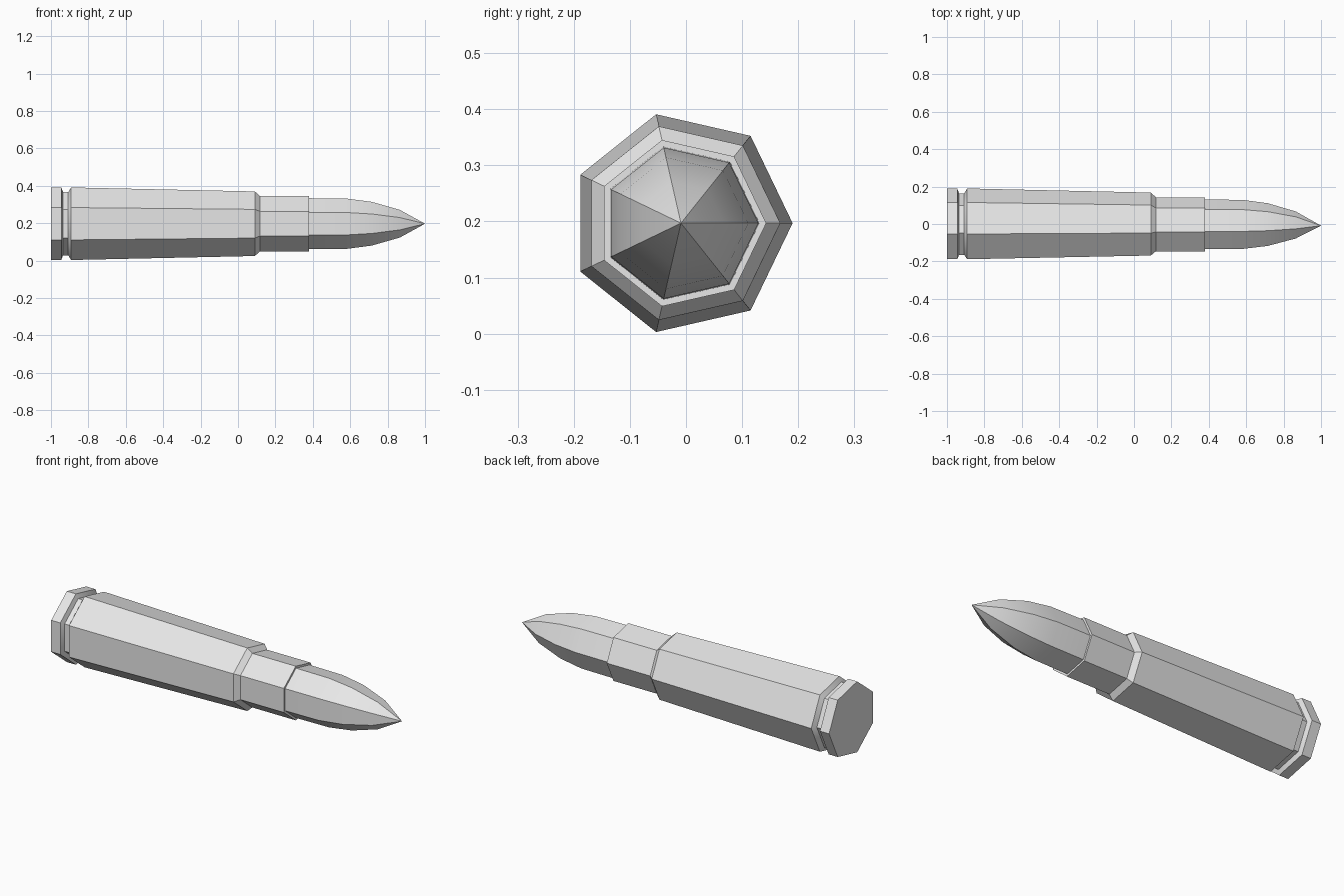
import bpy, bmesh, math

cube = bpy.data.objects.get("Cube")
if cube:
    bpy.data.objects.remove(cube, do_unlink=True)

SIDES = 7
CENTRE_Y, CENTRE_Z = -0.009, 0.197

grey = bpy.data.materials.new("plain grey")
grey.use_nodes = True
grey.diffuse_color = (0.8, 0.8, 0.8, 1)
grey.node_tree.nodes["Principled BSDF"].inputs["Base Color"].default_value = (0.8, 0.8, 0.8, 1)


def lathe(name, profile):
    """Seven-sided solid along x from (x, radius) points; radius 0 makes a tip."""
    bm = bmesh.new()
    rings = []
    for x, r in profile:
        count = SIDES if r > 0 else 1
        ring = []
        for i in range(count):
            a = math.tau * i / SIDES
            ring.append(bm.verts.new((x, CENTRE_Y + r * math.cos(a), CENTRE_Z + r * math.sin(a))))
        rings.append(ring)
    for a, b in zip(rings, rings[1:]):
        for i in range(SIDES):
            j = (i + 1) % SIDES
            if len(b) == 1:
                bm.faces.new((a[i], a[j], b[0]))
            else:
                bm.faces.new((a[i], a[j], b[j], b[i]))
    for ring in (rings[0], rings[-1]):
        if len(ring) > 1:
            bm.faces.new(ring)
    bmesh.ops.recalc_face_normals(bm, faces=bm.faces)
    mesh = bpy.data.meshes.new(name)
    bm.to_mesh(mesh)
    bm.free()
    mesh.materials.append(grey)
    obj = bpy.data.objects.new(name, mesh)
    bpy.context.collection.objects.link(obj)
    bpy.ops.object.select_all(action="DESELECT")
    obj.select_set(True)
    bpy.context.view_layer.objects.active = obj
    bpy.ops.object.shade_smooth_by_angle(angle=math.radians(30))
    return obj


# Casing: rim, groove, tapered body, shoulder, neck
lathe("casing", [
    (-1.0, 0.199), (-0.945, 0.199),
    (-0.935, 0.173), (-0.908, 0.173),
    (-0.892, 0.199), (0.09, 0.177),
    (0.117, 0.152), (0.38, 0.152),
])

# Pointed nose seated in the neck
lathe("nose", [
    (0.36, 0.14), (0.58, 0.138), (0.715, 0.12),
    (0.865, 0.076), (1.0, 0),
])
